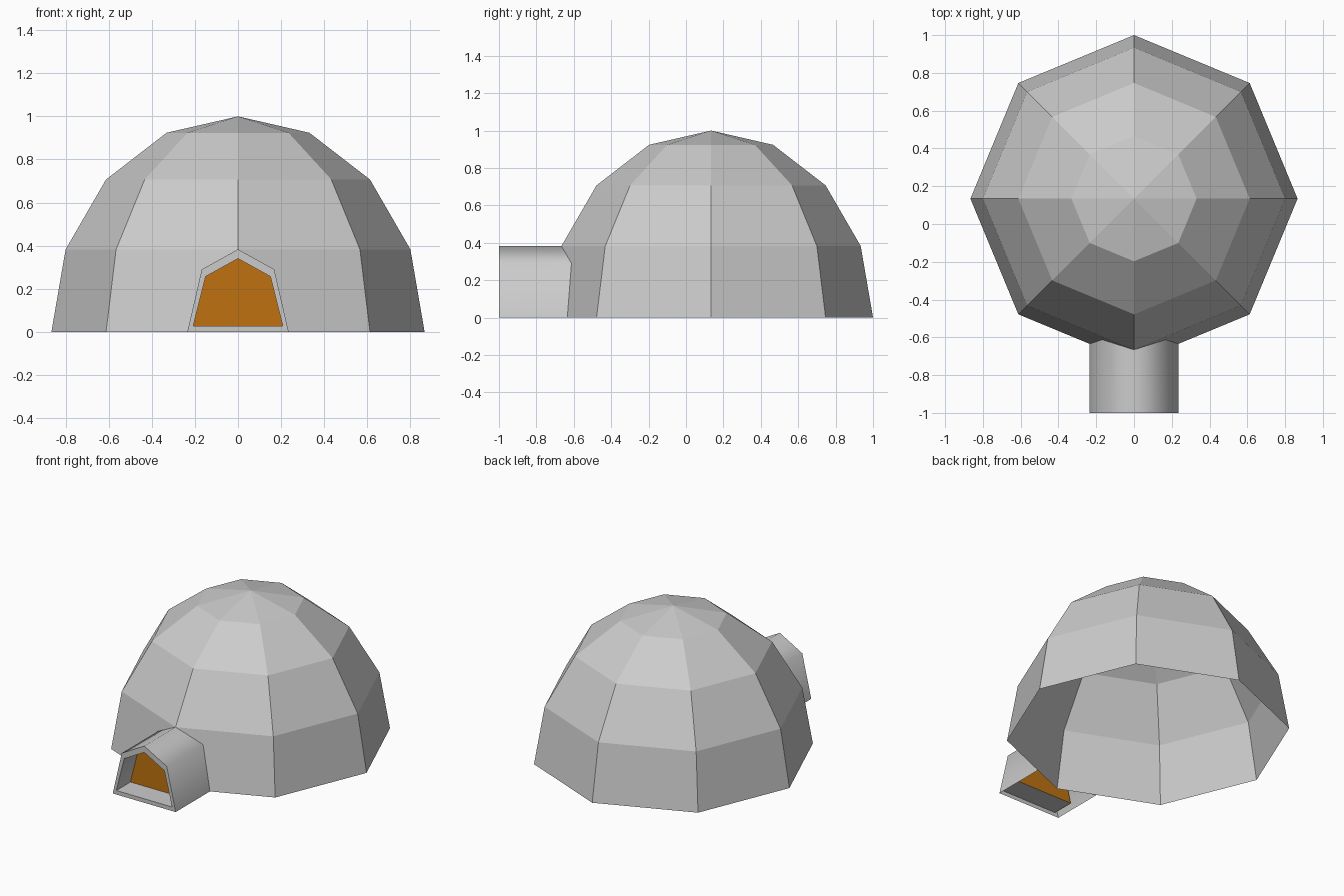
import bpy, bmesh, math

if "Cube" in bpy.data.objects:
    bpy.data.objects.remove(bpy.data.objects["Cube"])

CY, R = 0.134, 0.866          # dome centre and base radius
STEP = math.pi / 8


def make_object(name, bm):
    bmesh.ops.recalc_face_normals(bm, faces=bm.faces)
    mesh = bpy.data.meshes.new(name)
    bm.to_mesh(mesh)
    bm.free()
    obj = bpy.data.objects.new(name, mesh)
    bpy.context.collection.objects.link(obj)
    return obj


def add_loop(bm, points):
    return [bm.verts.new(p) for p in points]


def bridge(bm, a, b, closed=True):
    n = len(a)
    for i in range(n if closed else n - 1):
        j = (i + 1) % n
        bm.faces.new((a[i], a[j], b[j], b[i]))


# Dome: eight-sided open hemisphere, a corner facing the front
bm = bmesh.new()
rings = []
for k in range(4):
    r, z = R * math.cos(k * STEP), math.sin(k * STEP)
    rings.append(add_loop(bm, [(r * math.sin(i * math.pi / 4),
                                CY - r * math.cos(i * math.pi / 4), z)
                               for i in range(8)]))
for low, high in zip(rings, rings[1:]):
    bridge(bm, low, high)
top = bm.verts.new((0, CY, 1))
for i in range(8):
    bm.faces.new((rings[-1][i], rings[-1][(i + 1) % 8], top))
make_object("dome", bm)

# Entrance tunnel: five-point arch running back to the dome wall
outer = [(-0.235, 0), (-0.168, 0.29), (0, 0.383), (0.168, 0.29), (0.235, 0)]
inner = [(-0.208, 0.027), (-0.15, 0.257), (0, 0.34), (0.15, 0.257), (0.208, 0.027)]
FRONT, DOOR_Y = -1.0, -0.85


def dome_y(x, z):
    r = R * (1 - (1 - math.cos(STEP)) * z / math.sin(STEP))
    return CY - r + abs(x) * math.tan(STEP)


bm = bmesh.new()
back = add_loop(bm, [(x, dome_y(x, z), z) for x, z in outer])
front = add_loop(bm, [(x, FRONT, z) for x, z in outer])
rim = add_loop(bm, [(x, FRONT, z) for x, z in inner])
recess = add_loop(bm, [(x, DOOR_Y, z) for x, z in inner])
bridge(bm, back, front, closed=False)   # walls and roof
bridge(bm, front, rim)                  # front frame
bridge(bm, rim, recess)                 # recess sides and floor
tunnel = make_object("entrance_tunnel", bm)
bpy.context.view_layer.objects.active = tunnel
tunnel.select_set(True)
bpy.ops.object.shade_smooth_by_angle(angle=math.radians(62))

# Door panel at the back of the recess
bm = bmesh.new()
face = bm.faces.new(add_loop(bm, [(x, DOOR_Y, z) for x, z in inner]))
face.normal_update()
if face.normal.y > 0:
    face.normal_flip()
mesh = bpy.data.meshes.new("door")
bm.to_mesh(mesh)
bm.free()
door = bpy.data.objects.new("door", mesh)
bpy.context.collection.objects.link(door)
orange = bpy.data.materials.new("door_orange")
orange.diffuse_color = (0.52, 0.17, 0.005, 1)
orange.use_nodes = True
orange.node_tree.nodes["Principled BSDF"].inputs["Base Color"].default_value = orange.diffuse_color
mesh.materials.append(orange)
